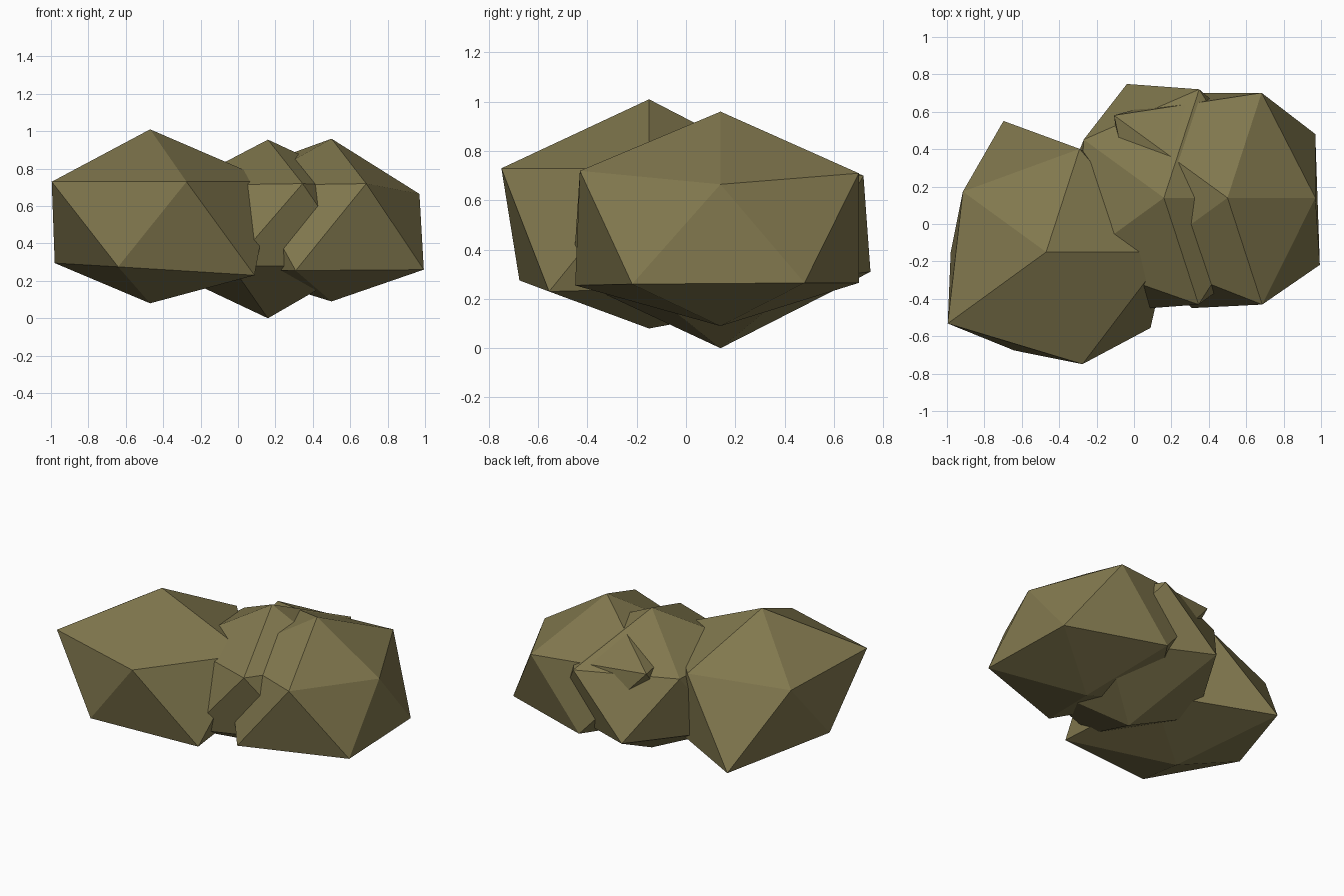
import bpy, bmesh, math

if "Cube" in bpy.data.objects:
    bpy.data.objects.remove(bpy.data.objects["Cube"])

olive = bpy.data.materials.new("olive_leaf")
olive.diffuse_color = (0.22, 0.187, 0.076, 1)
olive.use_nodes = True
olive.node_tree.nodes["Principled BSDF"].inputs["Base Color"].default_value = olive.diffuse_color


def ico_clump(name, centre, top_z, bottom_z, upper, lower):
    """Uneven 20-sided ball. Rings hold (radius, z); upper starts at 0 deg, lower at 36 deg."""
    cx, cy = centre
    bm = bmesh.new()

    def ring(points, start):
        out = []
        for i, (r, z) in enumerate(points):
            a = math.radians(start + 72 * i)
            out.append(bm.verts.new((cx + r * math.cos(a), cy + r * math.sin(a), z)))
        return out

    top = bm.verts.new((cx, cy, top_z))
    bottom = bm.verts.new((cx, cy, bottom_z))
    up, lo = ring(upper, 0), ring(lower, 36)
    for i in range(5):
        j = (i + 1) % 5
        bm.faces.new((top, up[i], up[j]))
        bm.faces.new((up[i], lo[i], up[j]))
        bm.faces.new((up[j], lo[i], lo[j]))
        bm.faces.new((bottom, lo[j], lo[i]))
    bmesh.ops.recalc_face_normals(bm, faces=bm.faces)
    mesh = bpy.data.meshes.new(name)
    bm.to_mesh(mesh)
    bm.free()
    mesh.materials.append(olive)
    obj = bpy.data.objects.new(name, mesh)
    bpy.context.collection.objects.link(obj)


# Left clump, set forward
ico_clump("left_clump", (-0.47, -0.15), 1.01, 0.08,
          [(0.65, 0.73), (0.58, 0.725), (0.55, 0.69), (0.65, 0.73), (0.63, 0.73)],
          [(0.60, 0.25), (0.737, 0.21), (0.51, 0.295), (0.553, 0.275), (0.69, 0.23)])

# Middle clump, reaching the ground
ico_clump("middle_clump", (0.16, 0.14), 0.955, 0.0,
          [(0.55, 0.70), (0.61, 0.70), (0.53, 0.70), (0.58, 0.71), (0.60, 0.72)],
          [(0.58, 0.28), (0.64, 0.31), (0.55, 0.26), (0.63, 0.28), (0.60, 0.28)])

# Right clump
ico_clump("right_clump", (0.50, 0.14), 0.96, 0.09,
          [(0.47, 0.665), (0.59, 0.71), (0.75, 0.74), (0.55, 0.71), (0.60, 0.72)],
          [(0.58, 0.265), (0.59, 0.265), (0.55, 0.26), (0.62, 0.255), (0.61, 0.26)])
